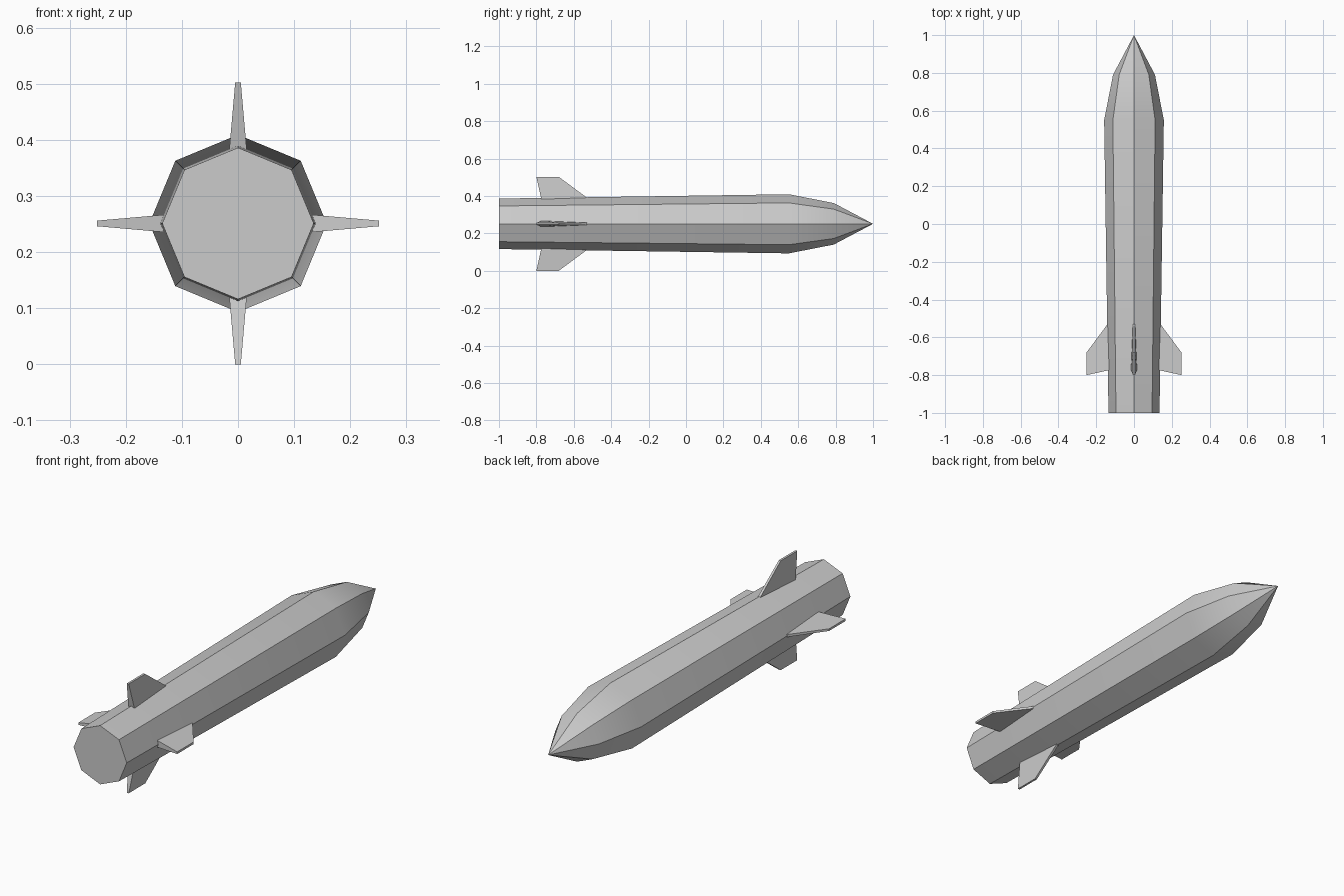
import bpy, bmesh
from math import cos, sin, pi, radians
from mathutils import Matrix

cube = bpy.data.objects.get("Cube")
if cube:
    bpy.data.objects.remove(cube, do_unlink=True)

AXIS_Z = 0.251

grey = bpy.data.materials.new("plain grey")
grey.use_nodes = True
colour = (0.6, 0.6, 0.6, 1)
grey.diffuse_color = colour
grey.node_tree.nodes["Principled BSDF"].inputs["Base Color"].default_value = colour


def finish(bm, name):
    bmesh.ops.recalc_face_normals(bm, faces=bm.faces)
    mesh = bpy.data.meshes.new(name)
    bm.to_mesh(mesh)
    bm.free()
    mesh.materials.append(grey)
    obj = bpy.data.objects.new(name, mesh)
    obj.location.z = AXIS_Z
    bpy.context.collection.objects.link(obj)
    return obj


# Eight-sided body: rings of (y, radius) closed by a flat tail and a pointed nose
def make_body(sides=8):
    bm = bmesh.new()
    rings = []
    for y, r in [(-1, 0.135), (0.55, 0.158), (0.79, 0.111)]:
        angles = [2 * pi * i / sides for i in range(sides)]
        rings.append([bm.verts.new((r * cos(a), y, r * sin(a))) for a in angles])
    bm.faces.new(rings[0])
    tip = bm.verts.new((0, 1, 0))
    for i in range(sides):
        j = (i + 1) % sides
        for a, b in zip(rings, rings[1:]):
            bm.faces.new((a[i], a[j], b[j], b[i]))
        bm.faces.new((rings[-1][i], rings[-1][j], tip))
    return finish(bm, "body")


# Swept fin: corners of (y, distance from axis, half thickness)
def make_fin(name, angle):
    bm = bmesh.new()
    outline = [(-0.771, 0.12, 0.0165), (-0.503, 0.12, 0.006),
               (-0.68, 0.251, 0.005), (-0.80, 0.251, 0.005)]
    left = [bm.verts.new((t, y, r)) for y, r, t in outline]
    right = [bm.verts.new((-t, y, r)) for y, r, t in outline]
    bm.faces.new(left)
    bm.faces.new(right)
    for i in range(4):
        j = (i + 1) % 4
        bm.faces.new((left[i], left[j], right[j], right[i]))
    bm.transform(Matrix.Rotation(angle, 4, 'Y'))
    return finish(bm, name)


body = make_body()
for i, side in enumerate(["top", "left", "bottom", "right"]):
    make_fin(side + "_fin", i * pi / 2)

# Smooth along the body, crisp between its sides
bpy.ops.object.select_all(action='DESELECT')
body.select_set(True)
bpy.context.view_layer.objects.active = body
bpy.ops.object.shade_smooth_by_angle(angle=radians(30))
